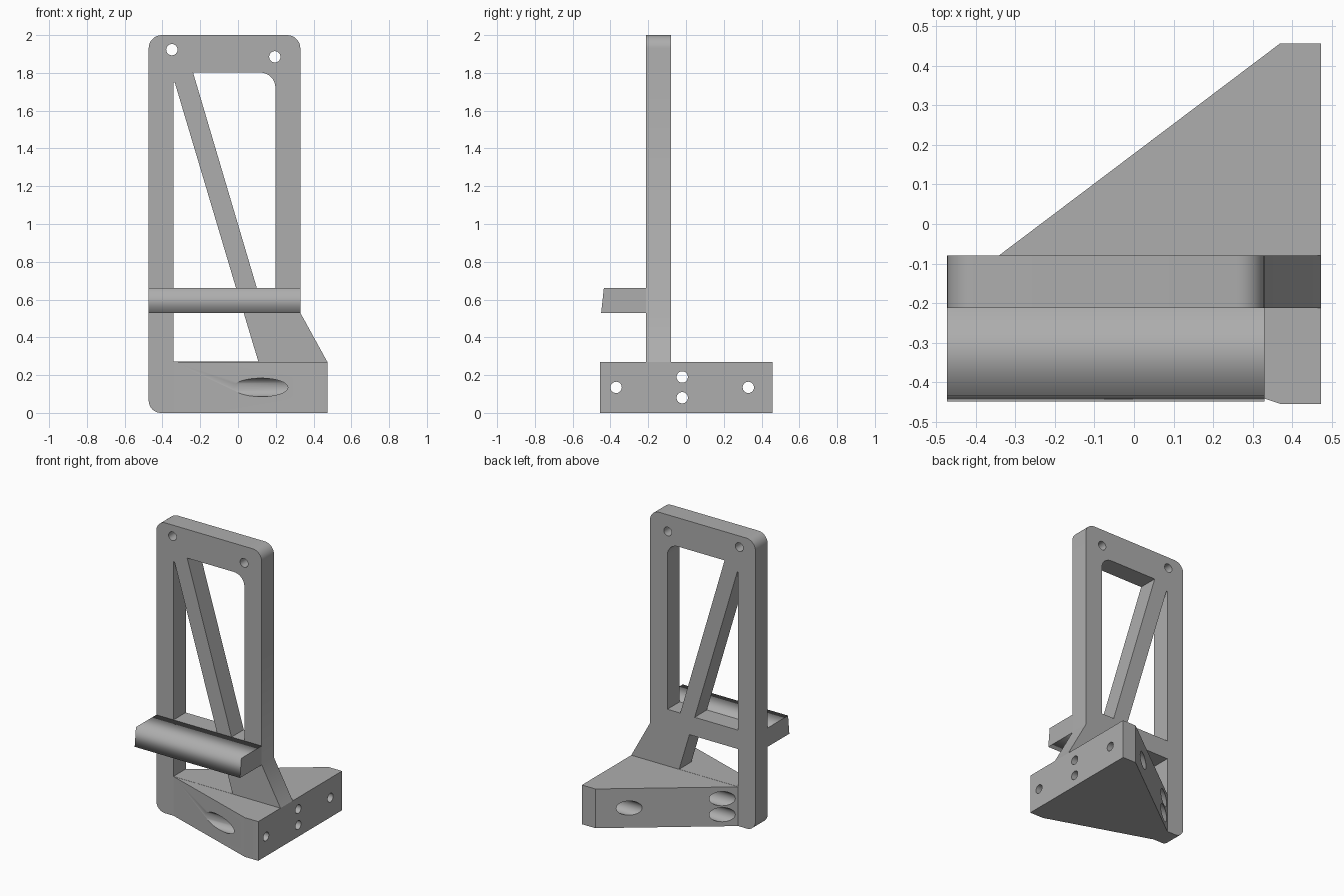
import bpy, bmesh, math
from mathutils import Vector, Matrix

cube = bpy.data.objects.get("Cube")
if cube:
    bpy.data.objects.remove(cube, do_unlink=True)

grey = bpy.data.materials.new("plain_grey")
grey.use_nodes = True
grey.diffuse_color = (0.42, 0.42, 0.42, 1)
grey.node_tree.nodes["Principled BSDF"].inputs["Base Color"].default_value = grey.diffuse_color

BACK, FRONT = -0.08, -0.213      # upright plate faces
BASE_H = 0.27
SHELF_LOW, SHELF_TOP = 0.53, 0.66
LEFT, RIGHT, END = -0.473, 0.33, 0.473
LEG = -0.342                     # inner edge of the long leg


def rounded(corners):
    """Closed outline from (x, y) or (x, y, radius) corners."""
    out = []
    for i, c in enumerate(corners):
        p = Vector(c[:2])
        if len(c) == 2:
            out.append(p)
            continue
        a = (Vector(corners[i - 1][:2]) - p).normalized() * c[2]
        b = (Vector(corners[(i + 1) % len(corners)][:2]) - p).normalized() * c[2]
        for k in range(9):
            t = k / 8 * math.pi / 2
            out.append(p + a * (1 - math.sin(t)) + b * (1 - math.cos(t)))
    return out


def circle(x, y, r, n=32):
    return [Vector((x + r * math.cos(k * math.tau / n),
                    y + r * math.sin(k * math.tau / n))) for k in range(n)]


def extrude(name, outlines, depth, matrix):
    """Flat outline with holes, thickened to both sides."""
    curve = bpy.data.curves.new(name, "CURVE")
    curve.dimensions = "2D"
    curve.fill_mode = "BOTH"
    curve.extrude = depth / 2
    for pts in outlines:
        s = curve.splines.new("POLY")
        s.points.add(len(pts) - 1)
        for sp, p in zip(s.points, pts):
            sp.co = (p[0], p[1], 0, 1)
        s.use_cyclic_u = True
    temp = bpy.data.objects.new(name + "_outline", curve)
    bpy.context.collection.objects.link(temp)
    deps = bpy.context.evaluated_depsgraph_get()
    mesh = bpy.data.meshes.new_from_object(temp.evaluated_get(deps))
    bpy.data.objects.remove(temp, do_unlink=True)
    bm = bmesh.new()
    bm.from_mesh(mesh)
    bmesh.ops.remove_doubles(bm, verts=bm.verts, dist=0.0002)
    bm.transform(matrix)
    bmesh.ops.recalc_face_normals(bm, faces=bm.faces)
    bm.to_mesh(mesh)
    bm.free()
    mesh.materials.clear()
    mesh.materials.append(grey)
    obj = bpy.data.objects.new(name, mesh)
    bpy.context.collection.objects.link(obj)
    return obj


def smooth(obj):
    bpy.ops.object.select_all(action="DESELECT")
    obj.select_set(True)
    bpy.context.view_layer.objects.active = obj
    bpy.ops.object.shade_smooth_by_angle(angle=math.radians(30))


# Upright frame: outer outline, three openings around the brace, two screw holes
outer = rounded([(LEFT, 0, 0.065), (LEG, 0), (LEG, BASE_H), (END, BASE_H),
                 (RIGHT, SHELF_LOW), (RIGHT, 2, 0.07), (LEFT, 2, 0.07)])
left_gap = rounded([(LEG, SHELF_TOP), (-0.01, SHELF_TOP), (-0.335, 1.75), (LEG, 1.75)])
right_gap = rounded([(0.1, SHELF_TOP), (0.198, SHELF_TOP), (0.198, 1.802, 0.08),
                     (-0.238, 1.802)])
# The lower opening reaches the top of the base, so it is cut with a thin lip
low_gap = rounded([(LEG, BASE_H + 0.001), (0.108, BASE_H + 0.001),
                   (0.03, SHELF_LOW), (LEG, SHELF_LOW)])
upright = Matrix.Translation((0, (BACK + FRONT) / 2, 0)) @ Matrix.Rotation(math.pi / 2, 4, "X")
frame = extrude("upright_frame",
                [outer, left_gap, right_gap, low_gap,
                 circle(-0.35, 1.923, 0.03), circle(0.195, 1.885, 0.03)],
                BACK - FRONT, upright)
smooth(frame)

# Shelf with a slightly leaning front face
side_on = Matrix(((0, 0, 1, (LEFT + RIGHT) / 2), (1, 0, 0, 0), (0, 1, 0, 0), (0, 0, 0, 1)))
extrude("shelf", [rounded([(FRONT, SHELF_LOW), (FRONT, SHELF_TOP),
                           (-0.435, SHELF_TOP), (-0.449, SHELF_LOW)])],
        RIGHT - LEFT, side_on)

# Wedge-shaped base
base = extrude("wedge_base",
               [rounded([(LEG, FRONT), (0.37, -0.455), (END, -0.455),
                         (END, 0.457), (0.37, 0.457), (LEG, BACK)])],
               BASE_H, Matrix.Translation((0, 0, BASE_H / 2)))

# Bolt holes in the end face, each with a wider bore from the sloping sides
bm = bmesh.new()
for y, z in ((-0.37, 0.135), (0.33, 0.135), (-0.02, 0.19), (-0.02, 0.08)):
    bolt = circle(y, z, 0.03)
    bore = circle(y, z, 0.049)
    rings = []
    for x, pts in ((0.6, bolt), (0.34, bolt), (0.34, bore), (-0.8, bore)):
        rings.append([bm.verts.new((x, p[0], p[1])) for p in pts])
    for a, b in zip(rings, rings[1:]):
        for k in range(len(a)):
            n = (k + 1) % len(a)
            bm.faces.new((a[k], a[n], b[n], b[k]))
    bm.faces.new(rings[0])
    bm.faces.new(rings[-1])
bmesh.ops.recalc_face_normals(bm, faces=bm.faces)
mesh = bpy.data.meshes.new("hole_cutter")
bm.to_mesh(mesh)
bm.free()
mesh.materials.append(grey)
cutter = bpy.data.objects.new("hole_cutter", mesh)
bpy.context.collection.objects.link(cutter)

mod = base.modifiers.new("holes", "BOOLEAN")
mod.operation = "DIFFERENCE"
mod.solver = "EXACT"
mod.object = cutter
deps = bpy.context.evaluated_depsgraph_get()
cut = bpy.data.meshes.new_from_object(base.evaluated_get(deps))
base.modifiers.clear()
base.data = cut
bpy.data.objects.remove(cutter, do_unlink=True)
smooth(base)
